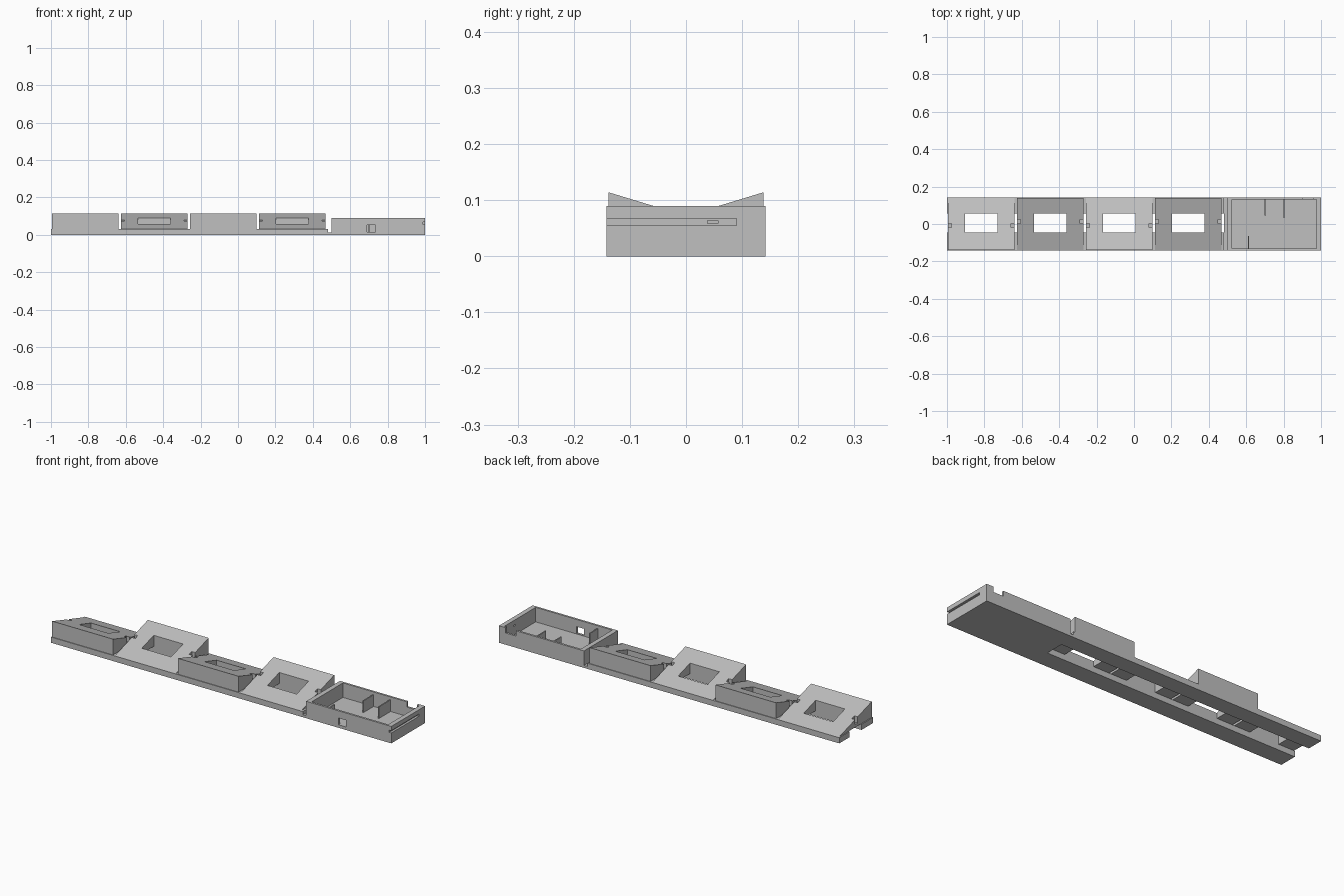
import bpy
import bmesh

cube = bpy.data.objects.get("Cube")
if cube:
    bpy.data.objects.remove(cube, do_unlink=True)

GREY = (0.53, 0.53, 0.53, 1)
mat = bpy.data.materials.new("matte grey")
mat.use_nodes = True
mat.diffuse_color = GREY
mat.node_tree.nodes["Principled BSDF"].inputs["Base Color"].default_value = GREY


def prism(name, profile, x0, x1):
    """Extrude a (y, z) profile along x."""
    bm = bmesh.new()
    face = bm.faces.new([bm.verts.new((x0, y, z)) for y, z in profile])
    moved = bmesh.ops.extrude_face_region(bm, geom=[face])["geom"]
    verts = [v for v in moved if isinstance(v, bmesh.types.BMVert)]
    bmesh.ops.translate(bm, verts=verts, vec=(x1 - x0, 0, 0))
    bmesh.ops.recalc_face_normals(bm, faces=bm.faces)
    mesh = bpy.data.meshes.new(name)
    bm.to_mesh(mesh)
    bm.free()
    mesh.materials.append(mat)
    obj = bpy.data.objects.new(name, mesh)
    bpy.context.collection.objects.link(obj)
    return obj


def box(name, x, y, z):
    return prism(name, [(y[0], z[0]), (y[1], z[0]), (y[1], z[1]), (y[0], z[1])], *x)


def cut(obj, x, y, z):
    """Subtract a box from the object with a hidden cutter."""
    cutter = box(obj.name + "_cutter", x, y, z)
    cutter.hide_render = True
    cutter.hide_viewport = True
    cutter.display_type = 'WIRE'
    mod = obj.modifiers.new("cut", 'BOOLEAN')
    mod.operation = 'DIFFERENCE'
    mod.solver = 'EXACT'
    mod.object = cutter


HALF = 0.142
BASE = 0.03
CHANNEL = (-0.045, 0.055)

# Base rail with a cable channel underneath
rail = box("base_rail", (-1, 0.5), (-HALF, HALF), (0, BASE))
cut(rail, (-1.1, 0.48), CHANNEL, (-0.1, 0.1))
cut(rail, (0.48, 0.6), (-0.2, 0.2), (0.013, 0.1))

# Four sloped blocks, alternating direction, each with a window and side notches
for i in range(4):
    x0 = -0.995 + i * 0.369
    x1 = x0 + 0.357
    side = -1 if i % 2 == 0 else 1
    block = prism("sloped_block_%d" % (i + 1),
                  [(side * 0.138, BASE), (side * 0.138, 0.114), (-side * 0.138, BASE)],
                  x0, x1)
    mid = (x0 + x1) / 2
    cut(block, (mid - 0.086, mid + 0.086), CHANNEL, (-0.1, 0.2))
    notch_y = (-0.02, 0.002) if side < 0 else (0.003, 0.025)
    cut(block, (x0 - 0.02, x0 + 0.02), notch_y, (0.045, 0.2))
    cut(block, (x1 - 0.02, x1 + 0.02), notch_y, (0.045, 0.2))

# Open tray with a front port, a back notch and a slotted end wall
tray = box("electronics_tray", (0.5, 1), (-HALF, HALF), (0, 0.09))
cut(tray, (0.525, 0.975), (-0.131, 0.131), (0.013, 0.2))
cut(tray, (0.69, 0.735), (-0.2, -0.1), (0.016, 0.052))
cut(tray, (0.9, 0.96), (0.1, 0.2), (0.062, 0.2))
cut(tray, (0.988, 1.1), (-0.2, 0.09), (0.055, 0.067))
cut(tray, (0.95, 1.1), (0.038, 0.057), (0.058, 0.064))

# Thin partitions inside the tray
for n, (x, y0, y1) in enumerate([(0.702, 0.045, 0.131),
                                 (0.802, 0.033, 0.131),
                                 (0.612, -0.131, -0.065)]):
    box("partition_%d" % (n + 1), (x - 0.003, x + 0.003), (y0, y1), (0.013, 0.075))
